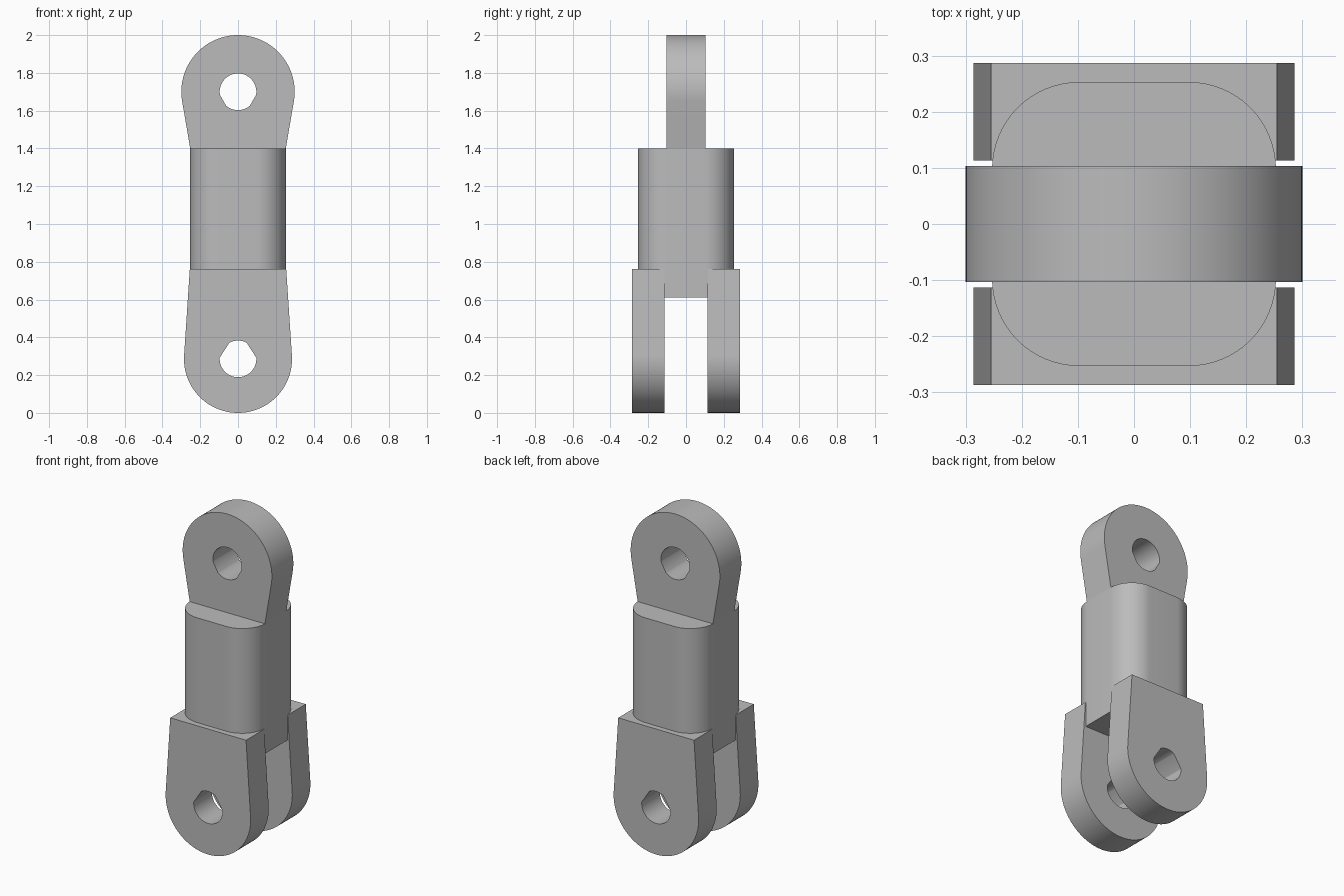
import bpy, bmesh
from math import sin, cos, pi, atan2, acos, hypot, radians

cube = bpy.data.objects.get("Cube")
if cube:
    bpy.data.objects.remove(cube, do_unlink=True)

# Single grey material
grey = bpy.data.materials.new("plain grey")
grey.use_nodes = True
colour = (0.5, 0.5, 0.5, 1)
grey.diffuse_color = colour
grey.node_tree.nodes["Principled BSDF"].inputs["Base Color"].default_value = colour


def finish(name, bm):
    bmesh.ops.recalc_face_normals(bm, faces=bm.faces)
    mesh = bpy.data.meshes.new(name)
    bm.to_mesh(mesh)
    bm.free()
    mesh.materials.append(grey)
    obj = bpy.data.objects.new(name, mesh)
    bpy.context.collection.objects.link(obj)
    bpy.ops.object.select_all(action="DESELECT")
    obj.select_set(True)
    bpy.context.view_layer.objects.active = obj
    bpy.ops.object.shade_smooth_by_angle(angle=radians(30))
    return obj


def lug(name, centre, radius, hole, base_half, base_z, y0, y1, steps=64):
    """Eye plate: round end, tangent sides running to a flat base, round hole."""
    up = 1 if centre > base_z else -1
    drop = abs(centre - base_z)
    start = acos(radius / hypot(base_half, drop)) - atan2(drop, base_half)
    arc = [start + (pi - 2 * start) * i / steps for i in range(steps + 1)]
    outer = [(radius * cos(a), radius * sin(a)) for a in arc]
    # Flat base, divided so the hole stays round
    n = 32
    outer += [(-base_half + 2 * base_half * i / n, -drop) for i in range(n + 1)]
    inner = []
    for x, z in outer:
        d = hypot(x, z)
        inner.append((hole * x / d, hole * z / d))
    bm = bmesh.new()
    rings = [[bm.verts.new((x, y, centre + up * z)) for x, z in pts]
             for pts, y in ((outer, y0), (outer, y1), (inner, y1), (inner, y0))]
    count = len(outer)
    for r in range(4):
        a, b = rings[r], rings[(r + 1) % 4]
        for i in range(count):
            j = (i + 1) % count
            bm.faces.new((a[i], a[j], b[j], b[i]))
    return finish(name, bm)


def rounded_block(name, half, corner, z0, z1, steps=16):
    """Square bar with rounded vertical edges."""
    bm = bmesh.new()
    verts = []
    for q in range(4):
        mid = pi / 4 + q * pi / 2
        cx = (half - corner) * (1 if cos(mid) > 0 else -1)
        cy = (half - corner) * (1 if sin(mid) > 0 else -1)
        for i in range(steps + 1):
            a = q * pi / 2 + pi / 2 * i / steps
            verts.append(bm.verts.new((cx + corner * cos(a), cy + corner * sin(a), z0)))
    face = bm.faces.new(verts)
    top = bmesh.ops.extrude_face_region(bm, geom=[face])["geom"]
    bmesh.ops.translate(bm, vec=(0, 0, z1 - z0),
                        verts=[v for v in top if isinstance(v, bmesh.types.BMVert)])
    return finish(name, bm)


# Central body, top eye and the two fork prongs
rounded_block("body", 0.253, 0.155, 0.61, 1.4)
lug("top_eye", 1.7, 0.3, 0.097, 0.253, 1.4, -0.103, 0.103)
for name, side in (("front_prong", -1), ("back_prong", 1)):
    lug(name, 0.286, 0.286, 0.097, 0.255, 0.763, side * 0.113, side * 0.287)
